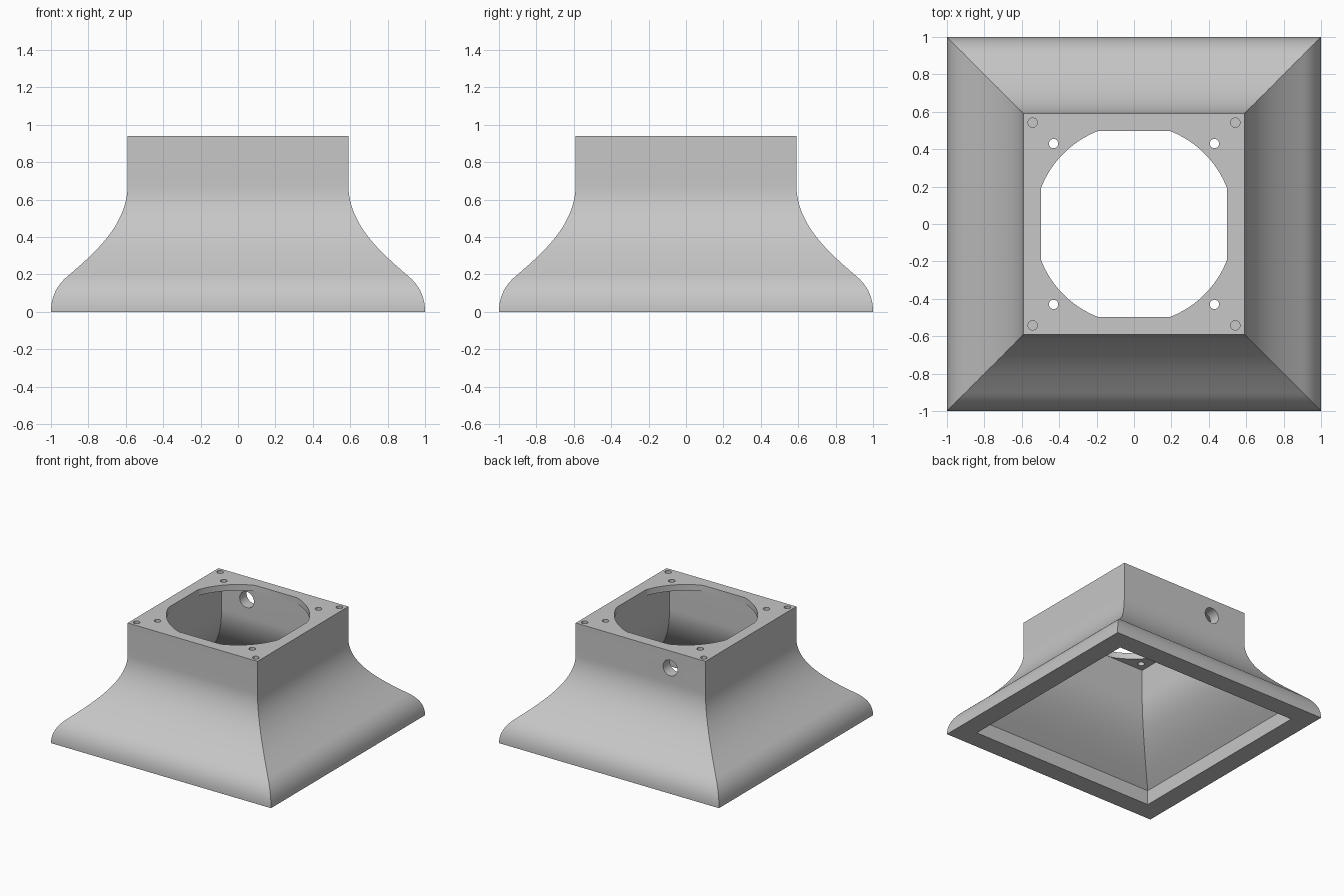
import bpy
import bmesh
from math import acos, cos, sin, pi, radians
from mathutils import Matrix, Vector
from mathutils.geometry import interpolate_bezier

if "Cube" in bpy.data.objects:
    bpy.data.objects.remove(bpy.data.objects["Cube"], do_unlink=True)

HEIGHT = 0.94
PLATE_UNDERSIDE = 0.89
NECK_INNER = 0.5

grey = bpy.data.materials.new("matte_grey")
grey.use_nodes = True
grey.diffuse_color = (0.57, 0.57, 0.57, 1)
grey.node_tree.nodes["Principled BSDF"].inputs["Base Color"].default_value = grey.diffuse_color


def make_object(name, bm):
    bmesh.ops.recalc_face_normals(bm, faces=bm.faces)
    mesh = bpy.data.meshes.new(name)
    bm.to_mesh(mesh)
    bm.free()
    mesh.materials.append(grey)
    obj = bpy.data.objects.new(name, mesh)
    bpy.context.collection.objects.link(obj)
    return obj


def loft(name, rings):
    """Skin a stack of equal-length rings and cap both ends."""
    bm = bmesh.new()
    loops = [[bm.verts.new(p) for p in ring] for ring in rings]
    for low, high in zip(loops, loops[1:]):
        for i in range(len(low)):
            j = (i + 1) % len(low)
            bm.faces.new((low[i], low[j], high[j], high[i]))
    bm.faces.new(loops[0])
    bm.faces.new(loops[-1])
    return make_object(name, bm)


def square_loft(name, profile):
    corners = [(-1, -1), (1, -1), (1, 1), (-1, 1)]
    return loft(name, [[(h * x, h * y, z) for x, y in corners] for h, z in profile])


def curve(points, steps):
    knots = [Vector((h, z, 0)) for h, z in points]
    return [(p.x, p.y) for p in interpolate_bezier(*knots, steps)]


def cylinder(name, radius, depth, place, turn=Matrix()):
    bm = bmesh.new()
    bmesh.ops.create_cone(bm, cap_ends=True, segments=32, radius1=radius, radius2=radius,
                          depth=depth, matrix=Matrix.Translation(place) @ turn)
    return make_object(name, bm)


def cut(target, cutter):
    cutter.hide_render = True
    mod = target.modifiers.new("cut", "BOOLEAN")
    mod.operation = "DIFFERENCE"
    mod.solver = "EXACT"
    mod.object = cutter
    bpy.context.view_layer.objects.active = target
    bpy.ops.object.modifier_apply(modifier=mod.name)
    bpy.data.objects.remove(cutter, do_unlink=True)


# Flared square body: rounded foot, concave sweep, straight neck
foot = curve([(1, 0), (1, 0.08), (0.97, 0.145), (0.9, 0.2)], 14)
sweep = curve([(0.9, 0.2), (0.76, 0.32), (0.59, 0.47), (0.59, 0.68)], 28)
body = square_loft("flared_base", foot + sweep[1:] + [(0.59, HEIGHT)])

# Hollow inside, following the outer sweep above a straight lip
inner = curve([(0.84, 0.12), (0.7, 0.25), (NECK_INNER, 0.43), (NECK_INNER, 0.66)], 28)
cut(body, square_loft("cavity", [(0.84, -0.1)] + inner + [(NECK_INNER, PLATE_UNDERSIDE)]))

# Round opening with four flat sides in the top plate
radius, flat = 0.533, 0.498
start = acos(flat / radius)
outline = []
for quarter in range(4):
    for i in range(17):
        a = quarter * pi / 2 + start + (pi / 2 - 2 * start) * i / 16
        outline.append((radius * cos(a), radius * sin(a)))
cut(body, loft("opening", [[(x, y, z) for x, y in outline] for z in (0.85, 1)]))

# Mounting holes: inner four go through the plate, outer four are blind
for sx in (-1, 1):
    for sy in (-1, 1):
        cut(body, cylinder("through_hole", 0.025, 0.2, (0.43 * sx, 0.43 * sy, HEIGHT)))
        cut(body, cylinder("blind_hole", 0.025, 0.2, (0.542 * sx, 0.542 * sy, HEIGHT)))

# Cable port in the back wall
cut(body, cylinder("cable_port", 0.065, 0.3, (-0.27, 0.57, 0.8), Matrix.Rotation(pi / 2, 4, "X")))

# Smooth sweeps, sharp corners
bpy.ops.object.select_all(action="DESELECT")
body.select_set(True)
bpy.context.view_layer.objects.active = body
bpy.ops.object.shade_smooth_by_angle(angle=radians(30))
